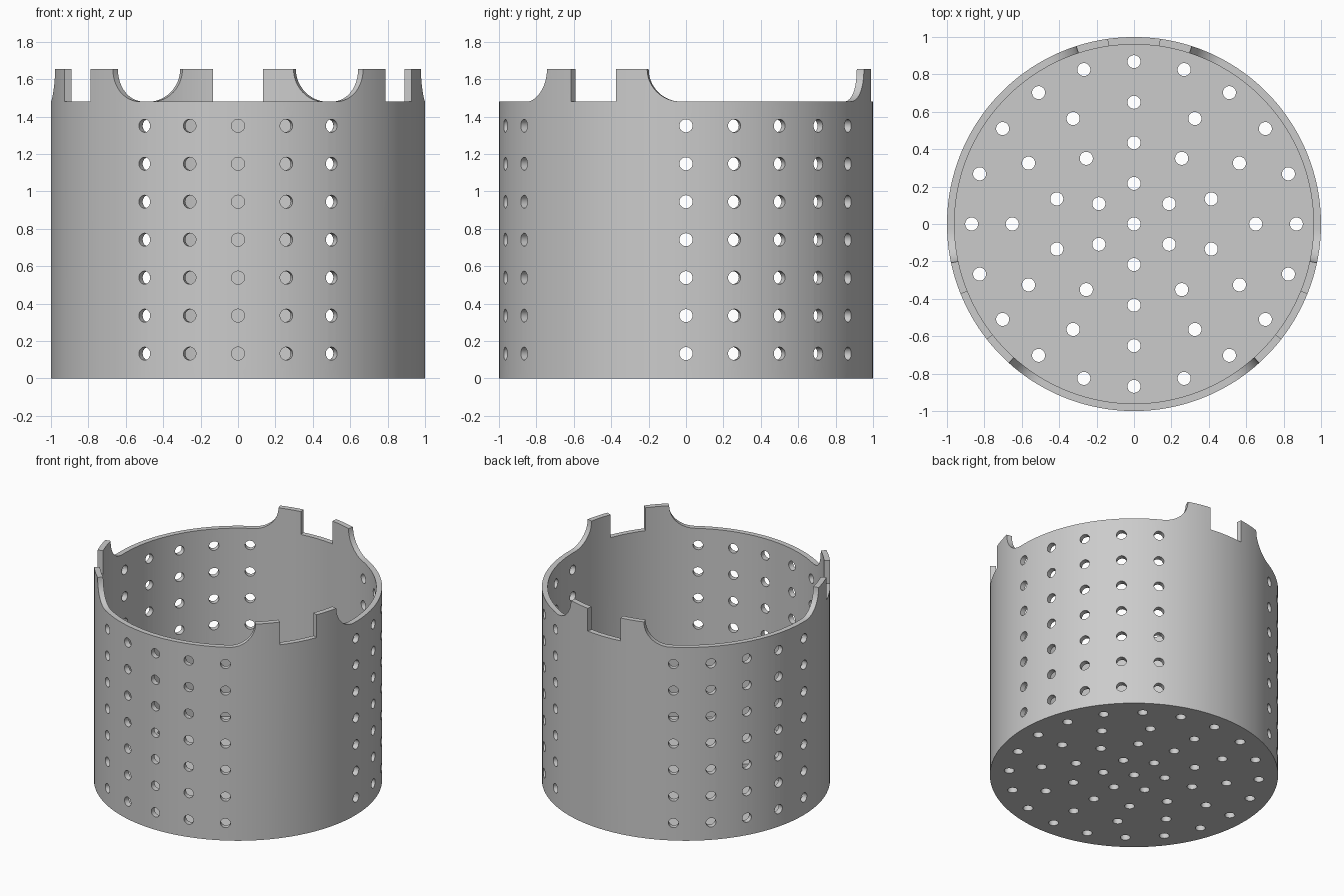
import bpy, bmesh
from math import sin, cos, radians
from mathutils import Matrix, Vector

if "Cube" in bpy.data.objects:
    bpy.data.objects.remove(bpy.data.objects["Cube"], do_unlink=True)

OUTER, INNER, FLOOR, RIM, TAB = 1.0, 0.96, 0.04, 1.48, 0.175
HOLE = 0.035

grey = bpy.data.materials.new("plain grey")
grey.use_nodes = True
grey.diffuse_color = (0.6, 0.6, 0.6, 1)
grey.node_tree.nodes["Principled BSDF"].inputs["Base Color"].default_value = (0.6, 0.6, 0.6, 1)


def make_object(name, bm):
    bmesh.ops.recalc_face_normals(bm, faces=bm.faces)
    mesh = bpy.data.meshes.new(name)
    bm.to_mesh(mesh)
    bm.free()
    mesh.materials.append(grey)
    ob = bpy.data.objects.new(name, mesh)
    bpy.context.collection.objects.link(ob)
    return ob


# Rim outline over half a sector: notch, tab, concave flare, plain rim
half = [(0, 0), (4, 0), (8, 0)]
half += [(8 + 2.5 * i, TAB) for i in range(5)]
for i in range(1, 13):
    t = radians(90 * i / 12)
    half.append((18 + 10.5 * (1 - cos(t)), TAB * (1 - sin(t)) if i < 12 else 0))
half += [(28.5 + 31.5 * i / 12, 0) for i in range(1, 13)]
sector = [(-a, h) for a, h in reversed(half[1:])] + half
outline = [(centre + a, h) for centre in (90, 210, 330) for a, h in sector]

# Cup: wall, tabs and floor as one closed shell
bm = bmesh.new()
cache = {}


def vert(r, a, z):
    co = Vector((r * cos(radians(a)), r * sin(radians(a)), z))
    key = tuple(round(c, 5) for c in co)
    if key not in cache:
        cache[key] = bm.verts.new(co)
    return cache[key]


def face(*verts):
    verts = list(dict.fromkeys(verts))
    if len(verts) > 2:
        bm.faces.new(verts)


for (a0, h0), (a1, h1) in zip(outline, outline[1:]):
    if a1 - a0 < 0.001:
        if abs(h1 - h0) > 0.001:  # radial side of a notch
            face(vert(OUTER, a0, RIM + h0), vert(OUTER, a0, RIM + h1),
                 vert(INNER, a0, RIM + h1), vert(INNER, a0, RIM + h0))
        continue
    for r, base in ((OUTER, 0), (INNER, FLOOR)):
        face(vert(r, a0, base), vert(r, a1, base), vert(r, a1, RIM), vert(r, a0, RIM))
        face(vert(r, a0, RIM), vert(r, a1, RIM), vert(r, a1, RIM + h1), vert(r, a0, RIM + h0))
    face(vert(OUTER, a0, RIM + h0), vert(OUTER, a1, RIM + h1),
         vert(INNER, a1, RIM + h1), vert(INNER, a0, RIM + h0))
for r, z in ((OUTER, 0), (INNER, FLOOR)):
    face(*[vert(r, a, z) for a, h in outline])
cup = make_object("perforated_cup", bm)

# Hole cutters
bm = bmesh.new()


def drill(matrix, depth):
    bmesh.ops.create_cone(bm, cap_ends=True, segments=24, radius1=HOLE, radius2=HOLE,
                          depth=depth, matrix=matrix)


# Side holes: three groups of five columns
for start in (0, 120, 240):
    for column in range(5):
        turn = Matrix.Rotation(radians(start + 15 * column), 4, "Z")
        for row in range(7):
            place = Matrix.Translation((0.98, 0, 0.133 + 0.203 * row))
            drill(turn @ place @ Matrix.Rotation(radians(90), 4, "Y"), 0.1)

# Floor holes: concentric rings
for ring, count in enumerate((1, 6, 10, 12, 20)):
    for i in range(count):
        turn = Matrix.Rotation(radians(90 + 360 * i / count), 4, "Z")
        drill(turn @ Matrix.Translation((0.217 * ring, 0, FLOOR / 2)), 0.1)
cutter = make_object("hole_cutter", bm)
cutter.hide_render = True

# Cut the holes, then shade
mod = cup.modifiers.new("holes", "BOOLEAN")
mod.operation = "DIFFERENCE"
mod.solver = "EXACT"
mod.object = cutter
bpy.ops.object.select_all(action="DESELECT")
cup.select_set(True)
bpy.context.view_layer.objects.active = cup
bpy.ops.object.modifier_apply(modifier=mod.name)
bpy.data.objects.remove(cutter, do_unlink=True)
bpy.ops.object.shade_smooth_by_angle(angle=radians(30))
